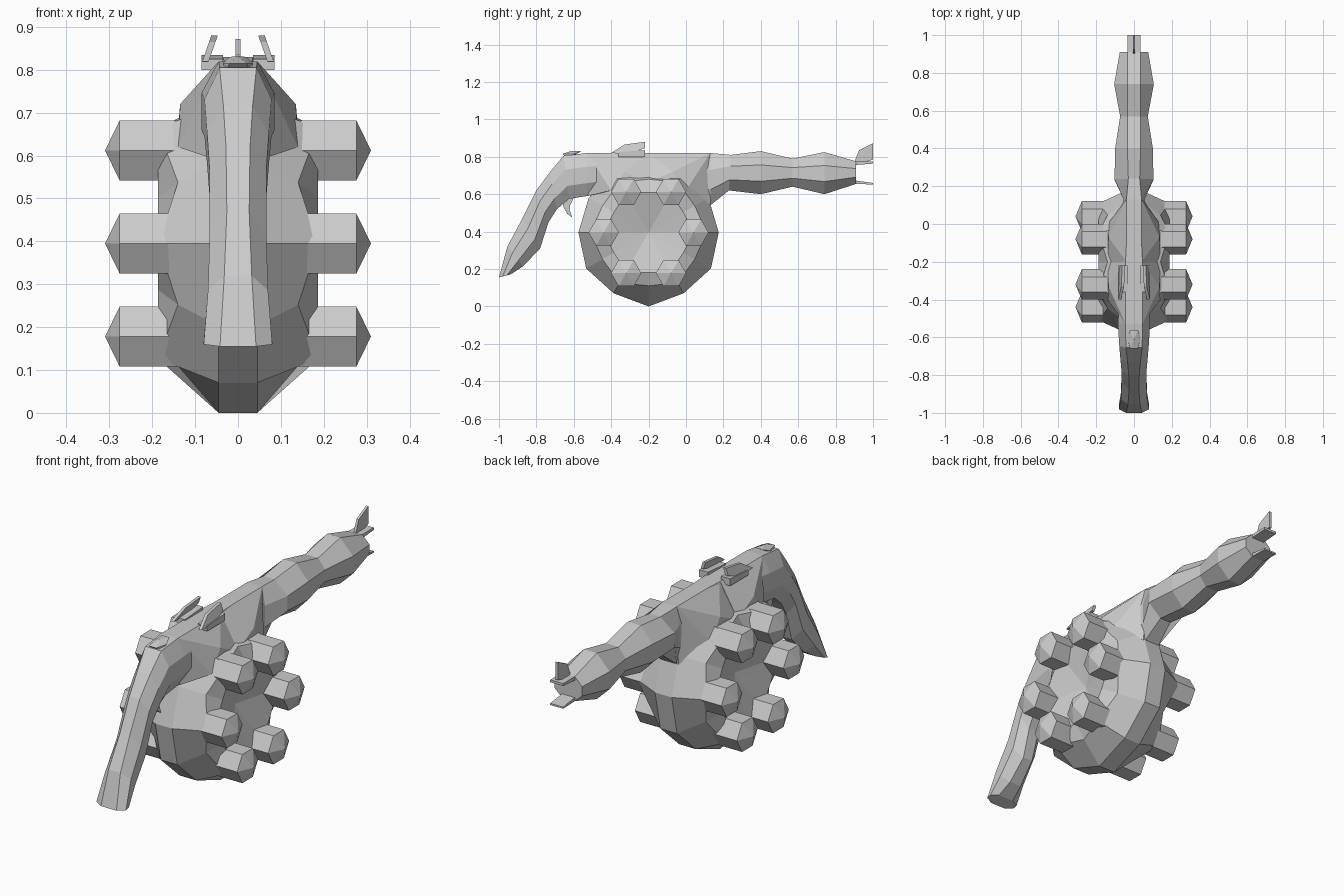
import bpy, bmesh
from math import cos, sin, radians, pi
from mathutils import Vector

if "Cube" in bpy.data.objects:
    bpy.data.objects.remove(bpy.data.objects["Cube"])

CY, CZ = -0.2, 0.395


def finish(bm, name):
    bmesh.ops.recalc_face_normals(bm, faces=bm.faces)
    me = bpy.data.meshes.new(name)
    bm.to_mesh(me)
    bm.free()
    ob = bpy.data.objects.new(name, me)
    bpy.context.collection.objects.link(ob)
    return ob


def bridge(bm, a, b):
    n = len(a)
    for i in range(n):
        j = (i + 1) % n
        bm.faces.new((a[i], a[j], b[j], b[i]))


def loft(name, sections):
    # octagonal tube; section = top (y,z), bottom (y,z), half width, half flat
    bm = bmesh.new()
    rings = []
    for ty, tz, by, bz, w, f in sections:
        shape = [(-f, 0), (f, 0), (w, .32), (w, .7), (f, 1), (-f, 1), (-w, .7), (-w, .32)]
        rings.append([bm.verts.new((x, ty + (by - ty) * t, tz + (bz - tz) * t)) for x, t in shape])
    for a, b in zip(rings, rings[1:]):
        bridge(bm, a, b)
    bm.faces.new(rings[0])
    bm.faces.new(rings[-1])
    return finish(bm, name)


def hull(name, pts, mirror=False):
    bm = bmesh.new()
    for p in pts:
        bm.verts.new(p)
        if mirror:
            bm.verts.new((-p[0], p[1], p[2]))
    r = bmesh.ops.convex_hull(bm, input=bm.verts)
    bmesh.ops.delete(bm, geom=[v for v in bm.verts if not v.link_faces], context='VERTS')
    return finish(bm, name)


def slab(name, outline, x0, x1, lean=0.0):
    # side (y,z) outline given thickness along x, leaning outward with height
    bm = bmesh.new()
    z0 = min(p[1] for p in outline)
    a, b = [[bm.verts.new((x + lean * (z - z0), y, z)) for y, z in outline] for x in (x0, x1)]
    bridge(bm, a, b)
    bm.faces.new(a)
    bm.faces.new(b)
    return finish(bm, name)


# twelve-sided drum with dished, scalloped sides
bm = bmesh.new()


def ring(x, radius):
    out = []
    for k in range(12):
        a = radians(30 * k)
        r, xx = radius(k), x(k)
        out.append(bm.verts.new((xx, CY + r * cos(a), CZ + r * sin(a))))
    return out


def rim(k):
    return 0.395 if k == 9 else 0.34 if k == 3 else 0.375 if k % 2 == 0 else 0.385 if k in (7, 11) else 0.37


rims = []
for s in (-1, 1):
    r0 = ring(lambda k: s * .045, rim)
    r1 = ring(lambda k: s * (.187 if k % 2 == 0 else .14), lambda k: .31 if k % 2 == 0 else .285)
    r2 = ring(lambda k: s * .187, lambda k: .24 if k % 2 == 0 else .215)
    bridge(bm, r0, r1)
    bridge(bm, r1, r2)
    c = bm.verts.new((s * .125, CY, CZ))
    for i in range(12):
        bm.faces.new((r2[i], r2[(i + 1) % 12], c))
    rims.append(r0)
bridge(bm, *rims)
finish(bm, "drum")

# hexagonal pegs with pointed ends
for s in (-1, 1):
    for k in range(6):
        a = radians(60 * k)
        y = CY + .24 * cos(a)
        z = CZ + .2 * sin(a) / sin(radians(60)) * 1.085 / 1.0
        pts = [(s * x, y + .081 * cos(i * pi / 3), z + .081 * sin(i * pi / 3))
               for x in (.12, .276) for i in range(6)]
        hull("peg", pts + [(s * .31, y, z)])

# curved handle in front
loft("handle", [
    (-1.0, .155, -.94, .17, .08, .042),
    (-.955, .32, -.87, .215, .07, .032),
    (-.875, .47, -.78, .31, .066, .026),
    (-.80, .62, -.735, .45, .066, .028),
    (-.73, .715, -.69, .52, .072, .034),
    (-.655, .805, -.625, .575, .078, .043),
    (-.53, .82, -.53, .59, .085, .045)])

# spine over the drum
loft("spine", [
    (-.53, .82, -.53, .59, .085, .045),
    (-.2, .82, -.2, .66, .07, .045),
    (0, .82, 0, .62, .06, .035),
    (.13, .82, .13, .54, .055, .04)])

# shoulders joining spine to drum
hull("front_shoulder", [(.045, -.53, .82), (.05, -.525, .59), (.135, -.33, .72), (.045, -.2, .82),
                        (.14, -.2, .66), (.14, -.4, .62)], True)
hull("rear_shoulder", [(.04, .13, .82), (.05, .13, .54), (.135, -.07, .72), (.04, -.2, .82),
                       (.14, -.2, .66), (.14, 0, .62)], True)

# knobbly barrel at the back
loft("barrel", [
    (.13, .82, .13, .54, .055, .04),
    (.24, .81, .23, .62, .103, .03),
    (.40, .83, .40, .60, .10, .035),
    (.57, .79, .57, .64, .073, .035),
    (.74, .825, .74, .60, .105, .035),
    (.91, .775, .91, .655, .075, .035)])

# prongs at the barrel end
hull("muzzle_lower_lip", [(.035, .89, .675), (.035, .89, .655), (.035, 1.0, .66), (.035, 1.0, .652)], True)
hull("muzzle_upper_lip", [(.035, .89, .775), (.035, .89, .755), (.035, 1.0, .775), (.035, 1.0, .763)], True)
slab("muzzle_fin", [(.90, .77), (.925, .835), (1.0, .872), (1.0, .785), (.95, .77)], -.006, .006)

# paired sights leaning outward
for s in (-1, 1):
    slab("sight", [(-.40, .82), (-.33, .865), (-.22, .88), (-.22, .845), (-.31, .815)],
         s * .07, s * .085, -s * .35)
    slab("sight_base", [(-.36, .80), (-.36, .825), (-.22, .835), (-.22, .80)], s * .035, s * .085)

# spiked knob on top of the handle
hull("knob", [(.035, -.6, .815), (.02, -.56, .83), (.02, -.66, .815), (.03, -.63, .79), (.0, -.61, .832)], True)

# curved trigger
slab("trigger", [(-.66, .57), (-.655, .53), (-.635, .495), (-.608, .475), (-.622, .515), (-.62, .54), (-.60, .58)],
     -.01, .01)
